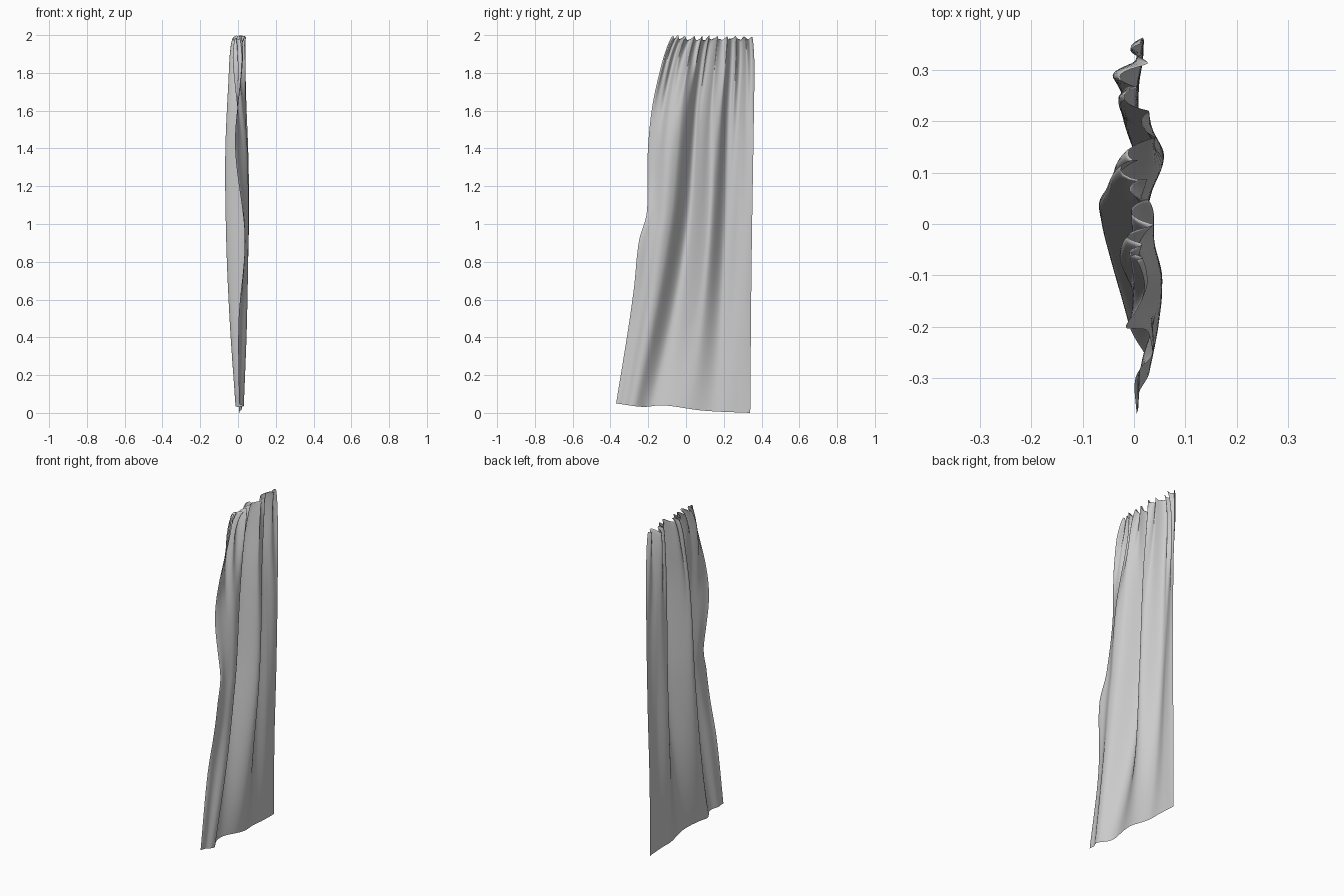
import bpy, bmesh, math, random

if "Cube" in bpy.data.objects:
    bpy.data.objects.remove(bpy.data.objects["Cube"])
random.seed(4)


def curve(keys, t):
    """Smooth cubic interpolation through (position, value) pairs."""
    n = len(keys)
    t = min(max(t, keys[0][0]), keys[-1][0])
    i = 0
    while i < n - 2 and t > keys[i + 1][0]:
        i += 1

    def slope(k):
        a, b = keys[max(k - 1, 0)], keys[min(k + 1, n - 1)]
        return (b[1] - a[1]) / (b[0] - a[0])
    (t0, a), (t1, b) = keys[i], keys[i + 1]
    h = t1 - t0
    s = (t - t0) / h
    return (a * (2*s**3 - 3*s*s + 1) + slope(i) * h * (s**3 - 2*s*s + s)
            + b * (3*s*s - 2*s**3) + slope(i + 1) * h * (s**3 - s*s))


# Side outlines seen from the right: (height, y)
LEFT = [(0, -.37), (.5, -.293), (1.0, -.228),
        (1.4, -.20), (1.6, -.175), (1.8, -.125), (1.93, -.085), (2, -.07)]
KINK = [(0, 0), (.6, 0), (.88, -.008), (1.02, .016), (1.15, .012), (1.4, 0), (2, 0)]
RIGHT = [(0, .34), (.6, .345), (1.0, .35), (1.6, .36), (1.8, .362), (2, .35)]
HEM = [(0, .05), (.2, .032), (.35, .04), (.65, .012), (1, 0)]

# Depth of the big folds across the width, at several heights
FOLD_U = [0, .15, .30, .45, .63, .76, .88, 1]
FOLDS = [
    (0.0, [.005, .012, .030, -.014, .020, .005, .010, .004]),
    (0.45, [.002, .024, .044, -.044, .036, -.014, .012, .005]),
    (0.9, [.033, .042, .046, -.062, .056, -.024, .010, .015]),
    (1.4, [-.02, .030, .043, -.064, .058, -.028, -.006, .020]),
    (1.8, [.015, -.012, .034, -.038, .042, -.024, -.018, .018]),
    (2.0, [.000, .012, .012, -.006, .032, -.010, .000, .015])]
COLUMNS = [[(h, row[k]) for h, row in FOLDS] for k in range(len(FOLD_U))]

NU, NV, PLEATS = 120, 90, 10
lengths = [random.uniform(.2, .6) for _ in range(PLEATS + 3)]
sizes = [random.uniform(.6, 1.2) for _ in range(PLEATS + 3)]
tips = [random.uniform(-.004, .018) for _ in range(NU + 1)]

# Curtain cloth: one gathered sheet
bm = bmesh.new()
grid = []
for j in range(NV + 1):
    v = j / NV
    row = []
    z0 = 2 * v
    profile = [(FOLD_U[k], curve(COLUMNS[k], z0)) for k in range(len(FOLD_U))]
    for i in range(NU + 1):
        u = i / NU
        # folds sweep towards the left edge near the hem
        uf = u + 1.75 * (1 - v) ** 2 * u * (1 - u) ** 3
        x = curve(profile, uf)
        x += .004 * math.sin(2 * math.pi * (5.3 * uf + .3 * v)) * (.4 + v)
        # tight, uneven pleats gathered at the top
        p = (u ** .85 + .022 * math.sin(15 * u) * (1 - u)) * PLEATS
        p = max(p, 0)
        k = int(p)
        s = p - k
        reach = lengths[k] * (1 - s) + lengths[k + 1] * s
        size = sizes[k] * (1 - s) + sizes[k + 1] * s
        gather = math.exp(-((2 - z0) / reach) ** 2) * size
        x += .018 * gather * math.sin(2 * math.pi * p)
        left = curve(LEFT, z0) + curve(KINK, z0) * math.exp(-u * 9)
        y = left * (1 - u) + curve(RIGHT, z0) * u
        y += .008 * gather * math.cos(2 * math.pi * p) * math.sin(math.pi * u)
        # sloping hem and ruffled top edge
        top = .010 * math.sin(2 * math.pi * p + .8) + tips[i // 3 * 3] * .4
        z = curve(HEM, u) * (1 - v) + (1.983 + top) * v ** 12 + z0 * (1 - v ** 12)
        row.append(bm.verts.new((x, y, min(z, 2))))
    grid.append(row)
for a, b in zip(grid, grid[1:]):
    for i in range(NU):
        bm.faces.new((a[i], a[i + 1], b[i + 1], b[i]))

mesh = bpy.data.meshes.new("curtain_cloth")
bm.to_mesh(mesh)
bm.free()
curtain = bpy.data.objects.new("curtain_cloth", mesh)
bpy.context.collection.objects.link(curtain)
for face in mesh.polygons:
    face.use_smooth = True
